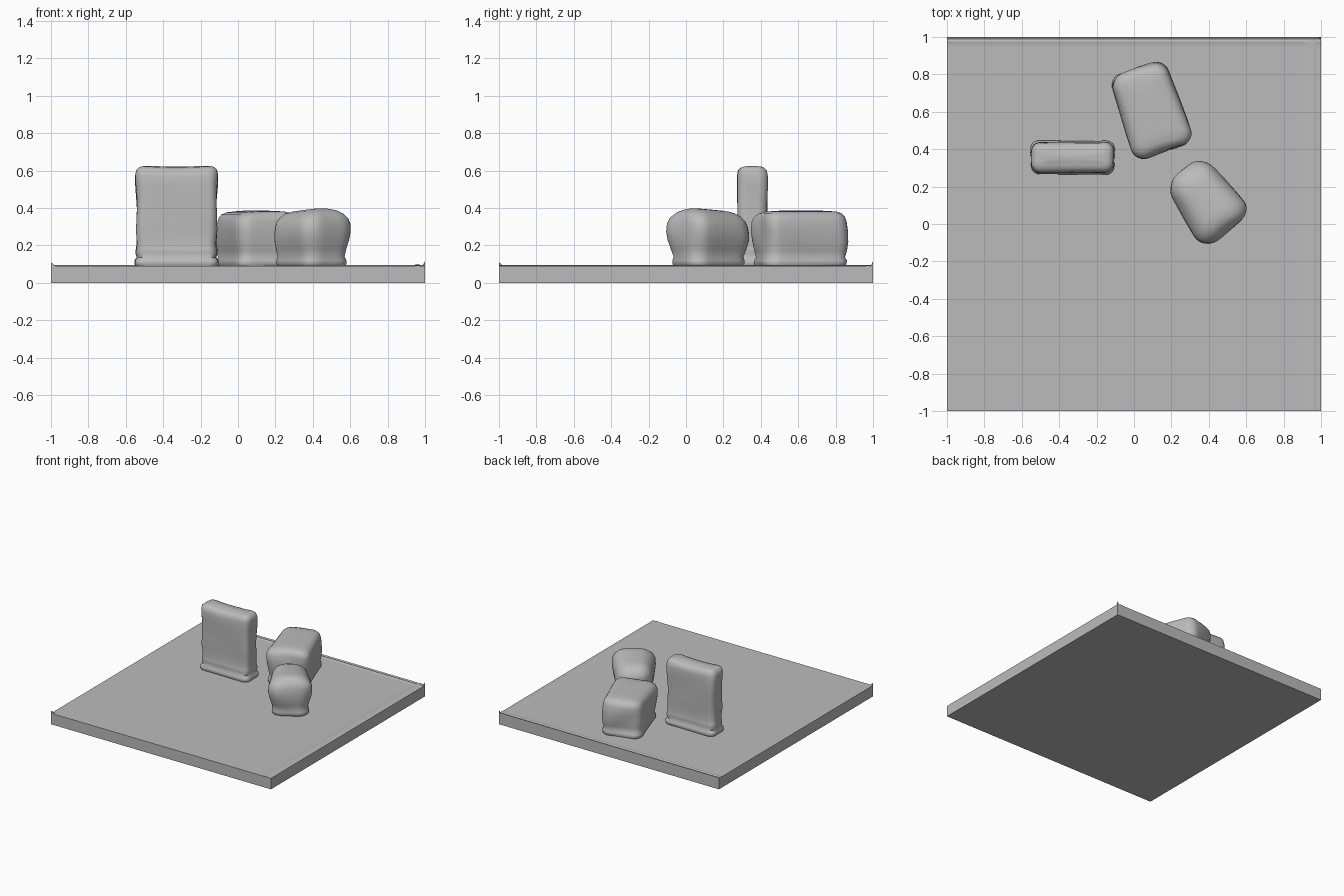
import bpy, bmesh, math
from mathutils import Vector, Matrix

cube = bpy.data.objects.get("Cube")
if cube:
    bpy.data.objects.remove(cube, do_unlink=True)

# single matte grey
GREY = (0.5, 0.5, 0.5, 1.0)
grey = bpy.data.materials.new("plain grey")
grey.use_nodes = True
grey.diffuse_color = GREY
grey.node_tree.nodes["Principled BSDF"].inputs["Base Color"].default_value = GREY


def finish(name, bm, angle):
    bmesh.ops.recalc_face_normals(bm, faces=bm.faces)
    mesh = bpy.data.meshes.new(name)
    bm.to_mesh(mesh)
    bm.free()
    mesh.materials.append(grey)
    ob = bpy.data.objects.new(name, mesh)
    bpy.context.collection.objects.link(ob)
    bpy.ops.object.select_all(action='DESELECT')
    ob.select_set(True)
    bpy.context.view_layer.objects.active = ob
    bpy.ops.object.shade_smooth_by_angle(angle=math.radians(angle))
    return ob


def rounded_rect(hx, hy, r, corner=6, side=5):
    """Outline with evenly divided sides and rounded corners."""
    r = min(r, hx * 0.98, hy * 0.98)
    arcs = []
    for k, (sx, sy) in enumerate([(1, 1), (-1, 1), (-1, -1), (1, -1)]):
        c = Vector((sx * (hx - r), sy * (hy - r)))
        arcs.append([c + r * Vector((math.cos(a), math.sin(a))) for a in
                     [(k + i / corner) * math.pi / 2 for i in range(corner + 1)]])
    pts = []
    for k, arc in enumerate(arcs):
        pts += arc
        nxt = arcs[(k + 1) % 4][0]
        pts += [arc[-1].lerp(nxt, i / side) for i in range(1, side)]
    return pts


def block(name, centre, half, r, turn, profile, taper=0.0, top=None, lump=0.004):
    """Loft rounded rectangles; profile rows are (height, inset)."""
    bm = bmesh.new()
    rot = Matrix.Rotation(math.radians(turn), 2)
    z_max = profile[-1][0]
    rings = []
    for z, inset in profile:
        ring = []
        for p in rounded_rect(half[0] - inset, half[1] - inset, max(r - inset * 0.5, 0.015)):
            u, v = p.x / half[0], p.y / half[1]
            swell = 1 + lump / half[0] * math.sin(19 * z + 3 * u + 2 * v)
            q = rot @ Vector((p.x * (1 - taper * v) * swell, p.y * swell))
            # the upper part follows the uneven top
            blend = max(0, (z - 0.2) / (z_max - 0.2))
            dz = top(u, v) * blend if top else 0
            ring.append(bm.verts.new((centre[0] + q.x, centre[1] + q.y, z + dz)))
        rings.append(ring)
    n = len(rings[0])
    for a, b in zip(rings, rings[1:]):
        for i in range(n):
            j = (i + 1) % n
            bm.faces.new((a[i], a[j], b[j], b[i]))
    bm.faces.new(rings[0])
    # centre point closes the top
    mid = Vector()
    for vert in rings[-1]:
        mid += vert.co / n
    mid = bm.verts.new(mid)
    for i in range(n):
        bm.faces.new((rings[-1][i], rings[-1][(i + 1) % n], mid))
    return finish(name, bm, 60)


# ground slab: thin raised lip at the back, shallow ridges near the left edge
def slab_height(x, y):
    z = 0.09
    if y > 0.995:
        z += 0.006
    if abs(x - 0.96) < 0.005 or abs(y - 0.975) < 0.003:
        z += 0.004
    if (x < -0.995 and y < -0.995) or (x > 0.995 and y > 0.995):
        z += 0.02
    return z


coords = [-1, -0.975, -0.9, -0.5, 0, 0.5, 0.9, 0.945, 0.96, 0.975, 0.988, 1]
bm = bmesh.new()
grid = [[bm.verts.new((x, y, slab_height(x, y))) for y in coords] for x in coords]
m = len(coords)
for i in range(m - 1):
    for j in range(m - 1):
        bm.faces.new((grid[i][j], grid[i + 1][j], grid[i + 1][j + 1], grid[i][j + 1]))
rim = ([(i, 0) for i in range(m - 1)] + [(m - 1, j) for j in range(m - 1)]
       + [(i, m - 1) for i in range(m - 1, 0, -1)] + [(0, j) for j in range(m - 1, 0, -1)])
low = [bm.verts.new((coords[i], coords[j], 0)) for i, j in rim]
for k, (i, j) in enumerate(rim):
    k2 = (k + 1) % len(rim)
    i2, j2 = rim[k2]
    bm.faces.new((grid[i][j], grid[i2][j2], low[k2], low[k]))
bm.faces.new(low)
finish("ground_slab", bm, 20)

# tall upright block with a thin foot
block("upright_block", (-0.328, 0.355), (0.226, 0.09), 0.05, 0,
      [(0.085, 0.008), (0.10, 0.0), (0.12, 0.0), (0.135, 0.014), (0.16, 0.008),
       (0.185, 0.012), (0.21, 0.016), (0.28, 0.012), (0.36, 0.012), (0.44, 0.010),
       (0.52, 0.008), (0.57, 0.008), (0.60, 0.014), (0.615, 0.028), (0.622, 0.045),
       (0.624, 0.07)],
      top=lambda u, v: 0.012 * u * u - 0.006)

# low block at the back
block("back_block", (0.09, 0.61), (0.163, 0.235), 0.07, 19,
      [(0.085, 0.012), (0.10, 0.004), (0.12, 0.004), (0.135, 0.014), (0.17, 0.008),
       (0.22, 0.003), (0.28, 0.0), (0.33, 0.002), (0.355, 0.010), (0.372, 0.025),
       (0.381, 0.05), (0.384, 0.09), (0.386, 0.13)],
      top=lambda u, v: -0.012 * max(0, -u) ** 2, taper=0.03)

# low rounded block beside it, wider towards the front
block("side_block", (0.385, 0.125), (0.150, 0.205), 0.09, 36,
      [(0.085, 0.03), (0.10, 0.018), (0.12, 0.018), (0.14, 0.024), (0.18, 0.014),
       (0.23, 0.003), (0.27, 0.0), (0.31, 0.003), (0.34, 0.013), (0.365, 0.035),
       (0.38, 0.06), (0.388, 0.09), (0.391, 0.125)],
      taper=0.13, top=lambda u, v: -0.016 * v - 0.008 * u * u)
